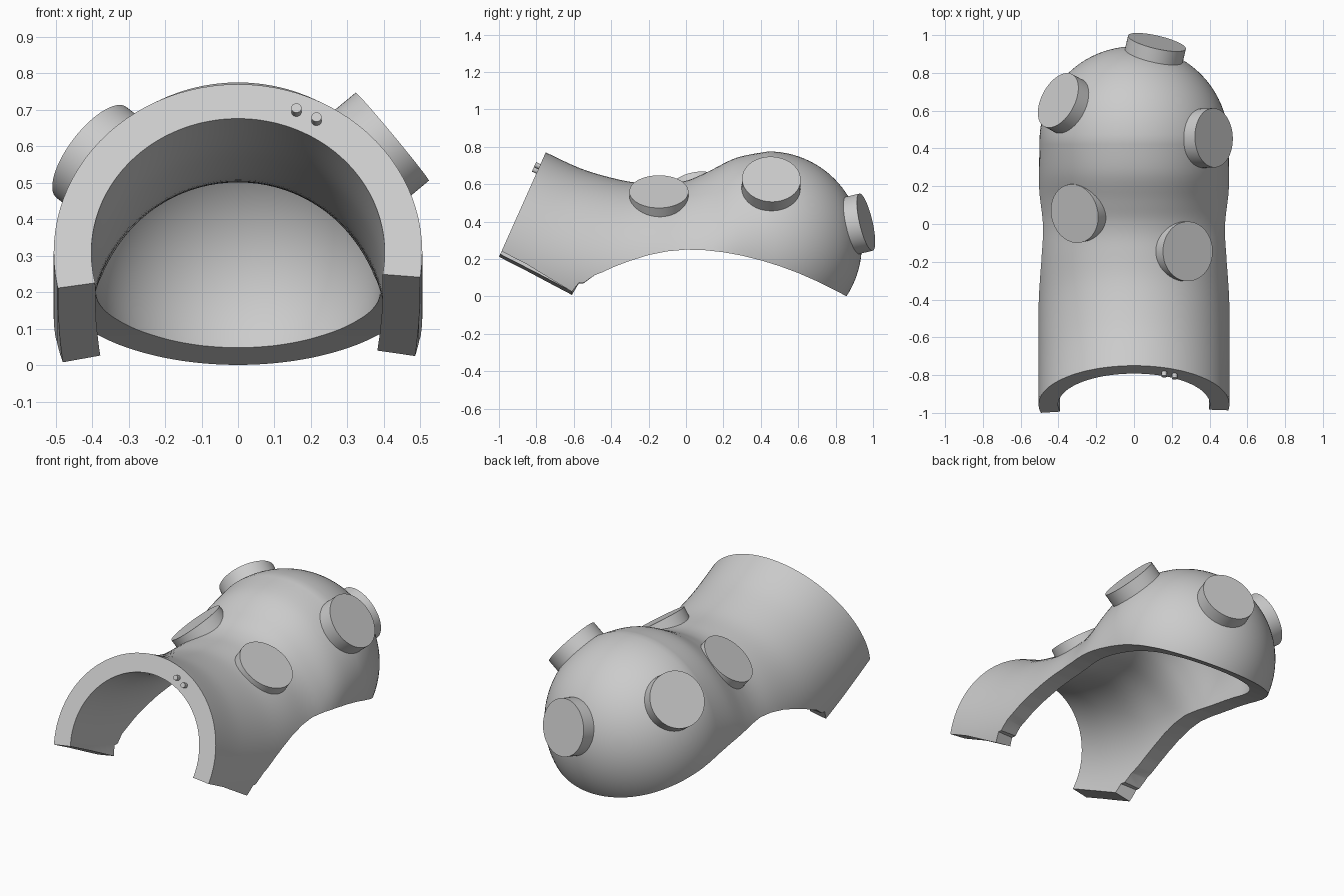
import bpy, bmesh, math
from mathutils import Vector

cube = bpy.data.objects.get("Cube")
if cube:
    bpy.data.objects.remove(cube, do_unlink=True)

grey = bpy.data.materials.new("plain_grey")
grey.use_nodes = True
grey.diffuse_color = (0.6, 0.6, 0.6, 1)
grey.node_tree.nodes["Principled BSDF"].inputs["Base Color"].default_value = (0.6, 0.6, 0.6, 1)

SEG = 96
WALL = 0.103
DOME = Vector((0, 0.44, 0.275))   # dome centre
DOME_R = 0.5
TILT = 24.1                       # tilt of the neck opening


def make_object(name, bm):
    bmesh.ops.recalc_face_normals(bm, faces=bm.faces)
    mesh = bpy.data.meshes.new(name)
    bm.to_mesh(mesh)
    bm.free()
    mesh.materials.append(grey)
    obj = bpy.data.objects.new(name, mesh)
    bpy.context.collection.objects.link(obj)
    return obj


def smooth(obj):
    bpy.ops.object.select_all(action='DESELECT')
    obj.select_set(True)
    bpy.context.view_layer.objects.active = obj
    bpy.ops.object.shade_smooth_by_angle(angle=math.radians(35))


def catmull(a, b, c, d, t):
    return [0.5 * (2*q + (r-p)*t + (2*p-5*q+4*r-s)*t*t + (3*q-p-3*r+s)*t**3)
            for p, q, r, s in zip(a, b, c, d)]


# Neck and saddle sections: centre y, centre z, tilt, radius, shoulder pinch
NECK = [(-0.956, 0.309, TILT, 0.505, 0),
        (-0.737, 0.211, TILT, 0.505, 0),
        (-0.430, 0.125, 15, 0.505, 0),
        (-0.160, 0.100, 4, 0.505, 0),
        (0.000, 0.113, 0, 0.505, 0.03),
        (0.120, 0.163, 0, 0.505, 0.05),
        (0.270, 0.238, 0, 0.503, 0.03),
        (0.440, 0.275, 0, 0.500, 0)]


def shell_solid(name, inset, extend):
    """Closed loft: tilted neck, saddle, then a round dome at the back."""
    sections = []
    if extend:
        y, z, t, r, k = NECK[0]
        a = math.radians(t)
        sections.append((y - extend * math.cos(a), z + extend * math.sin(a), t, r, k))
    for i in range(len(NECK) - 1):
        pts = [NECK[max(0, min(len(NECK) - 1, i + j))] for j in (-1, 0, 1, 2)]
        sections += [catmull(*pts, s / 6) for s in range(6)]
    sections = [(y, z, t, r - inset, k) for y, z, t, r, k in sections]
    R = DOME_R - inset
    for i in range(24):
        p = math.pi / 2 * i / 24
        sections.append((DOME.y + R * math.sin(p), DOME.z, 0, R * math.cos(p), 0))
    bm = bmesh.new()
    rings = []
    for y, z, t, r, k in sections:
        tilt = math.radians(t)
        ring = []
        for j in range(SEG):
            a = 2 * math.pi * j / SEG
            up = r * math.sin(a)
            x = r * math.cos(a) * (1 - k * math.sin(2 * a) ** 2)
            ring.append(bm.verts.new((x, y + up * math.sin(tilt), z + up * math.cos(tilt))))
        rings.append(ring)
    for r0, r1 in zip(rings, rings[1:]):
        for j in range(SEG):
            n = (j + 1) % SEG
            bm.faces.new((r0[j], r0[n], r1[n], r1[j]))
    bm.faces.new(rings[0])
    tip = bm.verts.new((0, DOME.y + R, DOME.z))
    for j in range(SEG):
        bm.faces.new((rings[-1][j], rings[-1][(j + 1) % SEG], tip))
    return make_object(name, bm)


# Lower rim: y, then height at the right, middle and left of the cutter
RIM = [(-1.4, 0.375, 0.50, 0.466), (-1.0, 0.16, 0.295, 0.22), (-0.61, -0.05, 0.095, -0.02),
       (-0.55, 0.055, 0.09, 0.06)]
RIM += [(y, z, z, z) for y, z in
        ((-0.45, 0.128), (-0.38, 0.16), (-0.3, 0.19), (-0.2, 0.221), (-0.1, 0.241), (0, 0.25),
         (0.1, 0.247), (0.2, 0.236), (0.3, 0.218), (0.4, 0.193), (0.5, 0.162), (0.6, 0.125),
         (0.7, 0.081), (0.8, 0.031), (0.86, 0.0), (1.2, -0.17))]


def rim_cutter():
    bm = bmesh.new()
    rows = []
    for y, *heights in RIM:
        top = [bm.verts.new((x, y, z)) for x, z in zip((-0.8, 0, 0.8), heights)]
        low = [bm.verts.new((x, y, -1)) for x in (0.8, 0, -0.8)]
        rows.append(top + low)
    for a, b in zip(rows, rows[1:]):
        for j in range(6):
            n = (j + 1) % 6
            bm.faces.new((a[j], a[n], b[n], b[j]))
    bm.faces.new(rows[0])
    bm.faces.new(rows[-1])
    bmesh.ops.triangulate(bm, faces=bm.faces)
    return make_object("rim_cutter", bm)


# Hollow shell
shell = shell_solid("shell", 0, 0)
for cutter in (shell_solid("cavity_cutter", WALL, 0.25), rim_cutter()):
    cutter.hide_render = True
    mod = shell.modifiers.new("cut", 'BOOLEAN')
    mod.operation = 'DIFFERENCE'
    mod.solver = 'EXACT'
    mod.object = cutter
    bpy.ops.object.select_all(action='DESELECT')
    shell.select_set(True)
    bpy.context.view_layer.objects.active = shell
    bpy.ops.object.modifier_apply(modifier=mod.name)
    bpy.data.objects.remove(cutter, do_unlink=True)
smooth(shell)


def disc(name, face_centre, normal, radius, depth, sides=64):
    """Cylinder whose outer face sits at face_centre and looks along normal."""
    n = Vector(normal).normalized()
    bm = bmesh.new()
    bmesh.ops.create_cone(bm, cap_ends=True, segments=sides, radius1=radius,
                          radius2=radius, depth=depth)
    obj = make_object(name, bm)
    obj.location = Vector(face_centre) - n * depth / 2
    obj.rotation_mode = 'QUATERNION'
    obj.rotation_quaternion = n.to_track_quat('Z', 'Y')
    smooth(obj)


# Round bosses on the dome, facing straight out from its centre
for name, n in (("back_boss", (0.22, 0.945, 0.22)),
                ("right_dome_boss", (-0.73, 0.39, 0.56)),
                ("left_dome_boss", (0.77, 0.03, 0.64))):
    n = Vector(n).normalized()
    disc(name, DOME + n * 0.55, n, 0.157, 0.1)

# Round bosses on the saddle
disc("right_saddle_boss", (-0.315, 0.055, 0.57), (-0.6, -0.15, 0.78), 0.157, 0.08)
disc("left_saddle_boss", (0.285, -0.145, 0.56), (0.55, 0, 0.83), 0.158, 0.08)

# Two small pins on the neck opening
a = math.radians(TILT)
for name, x, z in (("inner_pin", 0.16, 0.705), ("outer_pin", 0.215, 0.68)):
    plane_y = -0.75 - (0.77 - z) * math.tan(a)
    disc(name, (x, plane_y - 0.028, z), (0, -math.cos(a), math.sin(a)), 0.014, 0.06, 24)
